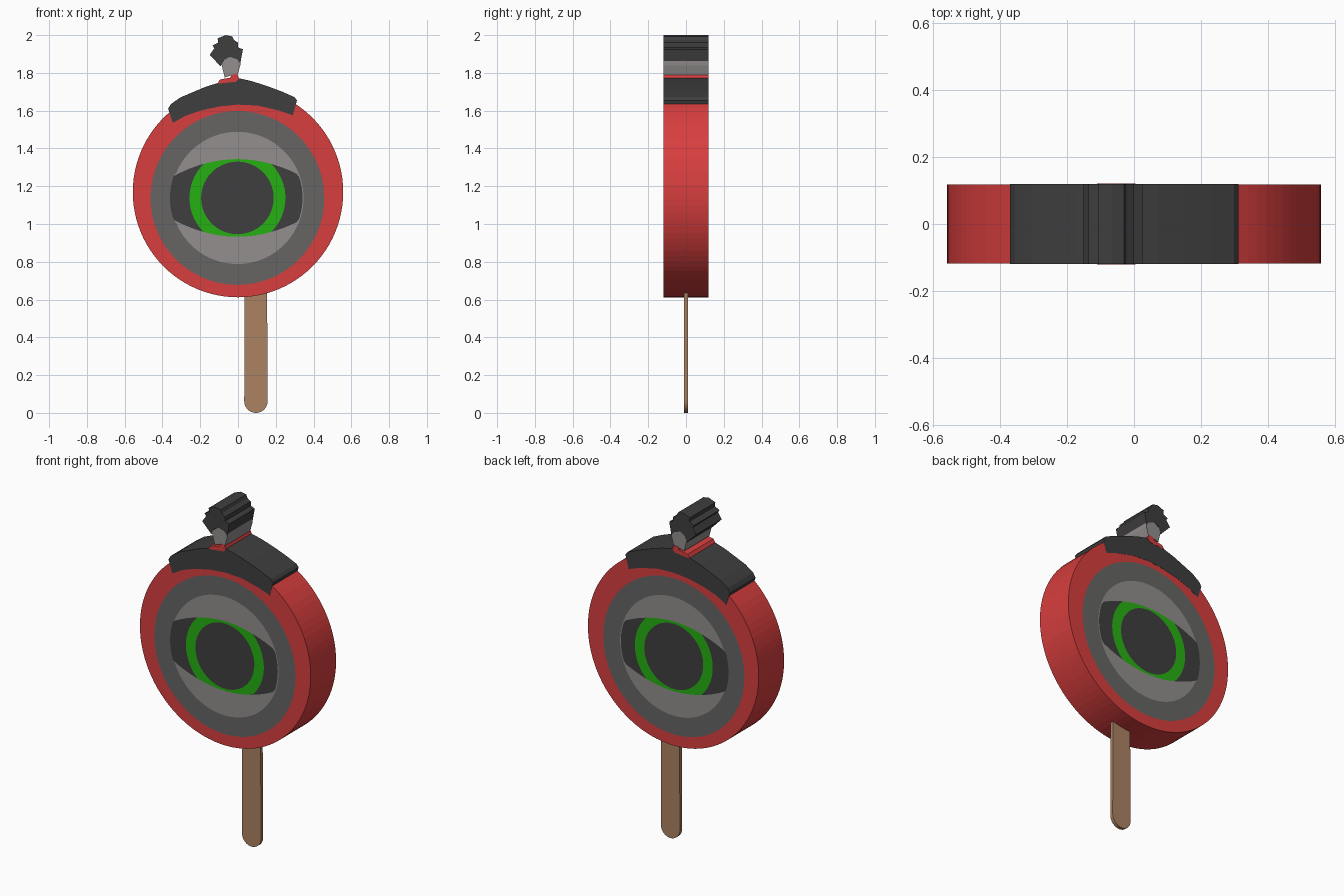
import bpy, bmesh, math

if "Cube" in bpy.data.objects:
    bpy.data.objects.remove(bpy.data.objects["Cube"])

DEPTH = 0.118


def material(name, r, g, b):
    lin = [((c / 255 + 0.055) / 1.055) ** 2.4 for c in (r, g, b)]
    m = bpy.data.materials.new(name)
    m.diffuse_color = (*lin, 1)
    m.use_nodes = True
    m.node_tree.nodes["Principled BSDF"].inputs["Base Color"].default_value = m.diffuse_color
    return m


RED = material("red", 216, 62, 62)
GRAY = material("mid gray", 102, 101, 100)
LIGHT = material("light gray", 146, 142, 141)
DARK = material("charcoal", 62, 62, 62)
GREEN = material("green", 38, 176, 18)
WOOD = material("wood", 172, 130, 98)


def finish(name, bm, mats):
    bmesh.ops.recalc_face_normals(bm, faces=bm.faces[:])
    me = bpy.data.meshes.new(name)
    bm.to_mesh(me)
    bm.free()
    for m in mats:
        me.materials.append(m)
    ob = bpy.data.objects.new(name, me)
    bpy.context.collection.objects.link(ob)
    return ob


def slab(name, outline, depth, mat):
    """Extrude an x-z outline symmetrically through y."""
    bm = bmesh.new()
    front = [bm.verts.new((x, -depth, z)) for x, z in outline]
    back = [bm.verts.new((x, depth, z)) for x, z in outline]
    bm.faces.new(front)
    bm.faces.new(back[::-1])
    n = len(outline)
    for i in range(n):
        j = (i + 1) % n
        bm.faces.new((front[i], back[i], back[j], front[j]))
    return finish(name, bm, [mat])


# Disc with the eye cut into both faces as concentric bands
CZ, SEG = 1.138, 96


def opening(c, s):
    """Radius of the almond eye opening along direction (c, s)."""
    k, h = 0.78 * c * c, 0.205
    s = abs(s)
    r = h / s if k < 1e-6 else (-s + math.sqrt(s * s + 4 * k * h)) / (2 * k)
    return min(r, 0.357 if c < 0 else 0.345)


def eye_loops(a):
    c, s = math.cos(a), math.sin(a)
    o = opening(c, s)
    radii = [0.46, max(0.35, o), o, min(0.254, o), 0.192]
    pts = [(0.557 * c, 1.169 + 0.557 * s)]
    return pts + [(r * c - 0.003, CZ + r * s) for r in radii]


bm = bmesh.new()
rims = []
for y in (-DEPTH, DEPTH):
    cols = []
    for i in range(SEG):
        pts = eye_loops(2 * math.pi * i / SEG)
        cols.append([bm.verts.new((x, y, z)) for x, z in pts])
    for i in range(SEG):
        a, b = cols[i], cols[(i + 1) % SEG]
        for k in range(5):
            f = bm.faces.new((a[k], a[k + 1], b[k + 1], b[k]))
            f.material_index = k
    pupil = bm.faces.new([c[5] for c in cols])
    pupil.material_index = 3
    rims.append([c[0] for c in cols])
for i in range(SEG):
    j = (i + 1) % SEG
    bm.faces.new((rims[0][i], rims[1][i], rims[1][j], rims[0][j]))
bmesh.ops.remove_doubles(bm, verts=bm.verts[:], dist=1e-5)
finish("eye_disc", bm, [RED, GRAY, LIGHT, DARK, GREEN])

# Curved cap over the top of the disc
slab("top_cap", [(-0.37, 1.61), (-0.355, 1.635), (-0.305, 1.67), (-0.175, 1.725),
                 (-0.08, 1.755), (-0.01, 1.775), (0.07, 1.757), (0.155, 1.73),
                 (0.235, 1.7), (0.298, 1.672), (0.312, 1.655), (0.29, 1.575),
                 (0.22, 1.6), (0.105, 1.627), (0, 1.632), (-0.1, 1.622),
                 (-0.2, 1.6), (-0.28, 1.572), (-0.345, 1.535)], DEPTH + 0.001, DARK)

# Topper: red foot, gray stem, dark tuft
slab("topper_foot", [(-0.11, 1.742), (-0.095, 1.765), (-0.04, 1.775), (-0.035, 1.79),
                     (-0.005, 1.795), (0.005, 1.77), (-0.01, 1.753)], DEPTH + 0.002, RED)
slab("topper_stem", [(-0.07, 1.776), (-0.085, 1.835), (-0.09, 1.855), (-0.045, 1.885),
                     (0.015, 1.868), (0.012, 1.84), (-0.003, 1.785),
                     (-0.035, 1.787)], DEPTH, LIGHT)
slab("topper_tuft", [(-0.15, 1.895), (-0.125, 1.93), (-0.135, 1.945), (-0.105, 1.96),
                     (-0.108, 1.983), (-0.065, 2.0), (-0.03, 1.993), (-0.022, 1.975),
                     (0, 1.96), (0, 1.935), (0.026, 1.925), (0.012, 1.85),
                     (-0.005, 1.872), (-0.045, 1.885), (-0.07, 1.872),
                     (-0.092, 1.835)], DEPTH + 0.001, DARK)

# Wooden stick with a rounded end
R, SX = 0.062, 0.095
tip = [(SX + R * math.cos(a), R + R * math.sin(a))
       for a in (math.pi + math.pi * i / 16 for i in range(17))]
slab("stick", tip + [(SX + R - 0.003, 0.64), (SX - R + 0.002, 0.64)], 0.01, WOOD)
